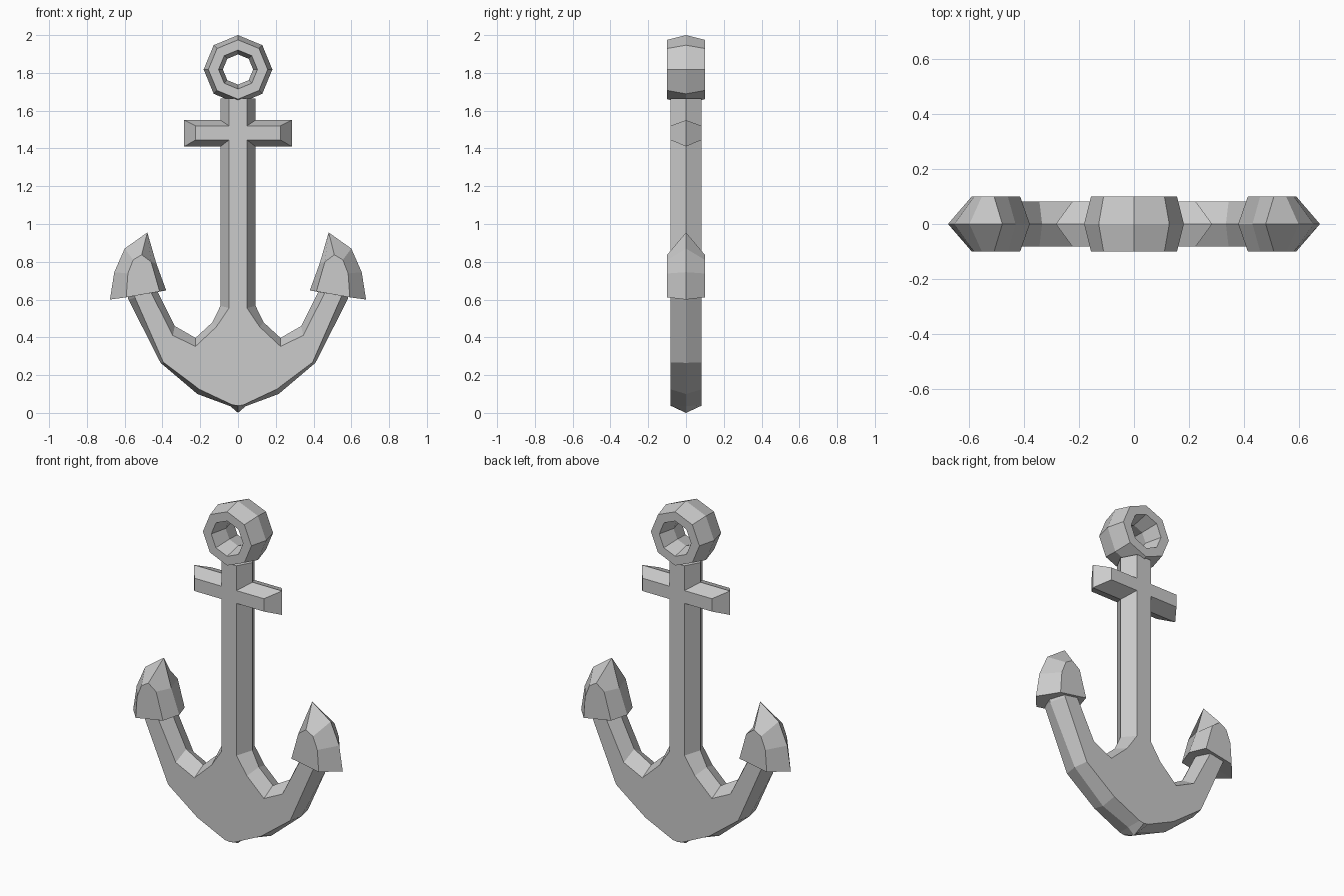
import bpy, bmesh, math

if "Cube" in bpy.data.objects:
    bpy.data.objects.remove(bpy.data.objects["Cube"])


def make_object(name, bm):
    bmesh.ops.recalc_face_normals(bm, faces=bm.faces)
    mesh = bpy.data.meshes.new(name)
    bm.to_mesh(mesh)
    bm.free()
    obj = bpy.data.objects.new(name, mesh)
    bpy.context.collection.objects.link(obj)
    return obj


def ridged_plate(name, ridge, face, half_depth):
    """Outline 'ridge' at y=0, bevelled to outline 'face' front and back."""
    bm = bmesh.new()
    loops = [[bm.verts.new((x, y, z)) for x, z in pts]
             for pts, y in ((face, -half_depth), (ridge, 0), (face, half_depth))]
    n = len(ridge)
    for a, b in zip(loops, loops[1:]):
        for i in range(n):
            j = (i + 1) % n
            bm.faces.new((a[i], a[j], b[j], b[i]))
    bm.faces.new(loops[0])
    bm.faces.new(loops[2])
    return make_object(name, bm)


def both_sides(half):
    return half + [(-x, z) for x, z in reversed(half) if x > 0]


# Shank, crossbar and arms: one bevelled outline, right half from top to bottom
body_ridge = [(0.093, 1.665), (0.093, 1.55), (0.285, 1.55), (0.285, 1.41),
              (0.093, 1.41), (0.093, 0.567), (0.135, 0.48), (0.225, 0.397),
              (0.335, 0.46), (0.425, 0.64), (0.45, 0.73), (0.61, 0.70),
              (0.58, 0.60), (0.41, 0.265), (0.215, 0.10), (0.04, 0.035), (0, 0)]
body_face = [(0.048, 1.665), (0.048, 1.52), (0.225, 1.52), (0.225, 1.445),
             (0.048, 1.445), (0.048, 0.555), (0.115, 0.455), (0.225, 0.352),
             (0.345, 0.41), (0.462, 0.64), (0.485, 0.73), (0.57, 0.70),
             (0.545, 0.61), (0.395, 0.268), (0.205, 0.125), (0.03, 0.043), (0, 0.038)]
ridged_plate("anchor_body", both_sides(body_ridge), both_sides(body_face), 0.082)

# Arrow-shaped flukes on the arm tips
fluke_ridge = [(0.38, 0.648), (0.432, 0.79), (0.48, 0.955),
               (0.60, 0.87), (0.655, 0.745), (0.678, 0.60)]
fluke_face = [(0.415, 0.643), (0.46, 0.80), (0.51, 0.837),
              (0.555, 0.81), (0.583, 0.738), (0.592, 0.612)]
flukes = ridged_plate("flukes", fluke_ridge, fluke_face, 0.1)
mirror = flukes.modifiers.new("mirror", 'MIRROR')
mirror.use_axis[0] = True

# Eight-sided ring at the top
profile = [(0.182, 0), (0.157, -0.1), (0.103, -0.1),
           (0.08, 0), (0.103, 0.1), (0.157, 0.1)]
bm = bmesh.new()
sides = 8
rows = []
for s in range(sides):
    a = 2 * math.pi * s / sides
    rows.append([bm.verts.new((r * math.cos(a), y, 1.818 + r * math.sin(a)))
                 for r, y in profile])
for s in range(sides):
    p, q = rows[s], rows[(s + 1) % sides]
    for i in range(len(profile)):
        j = (i + 1) % len(profile)
        bm.faces.new((p[i], p[j], q[j], q[i]))
make_object("top_ring", bm)
